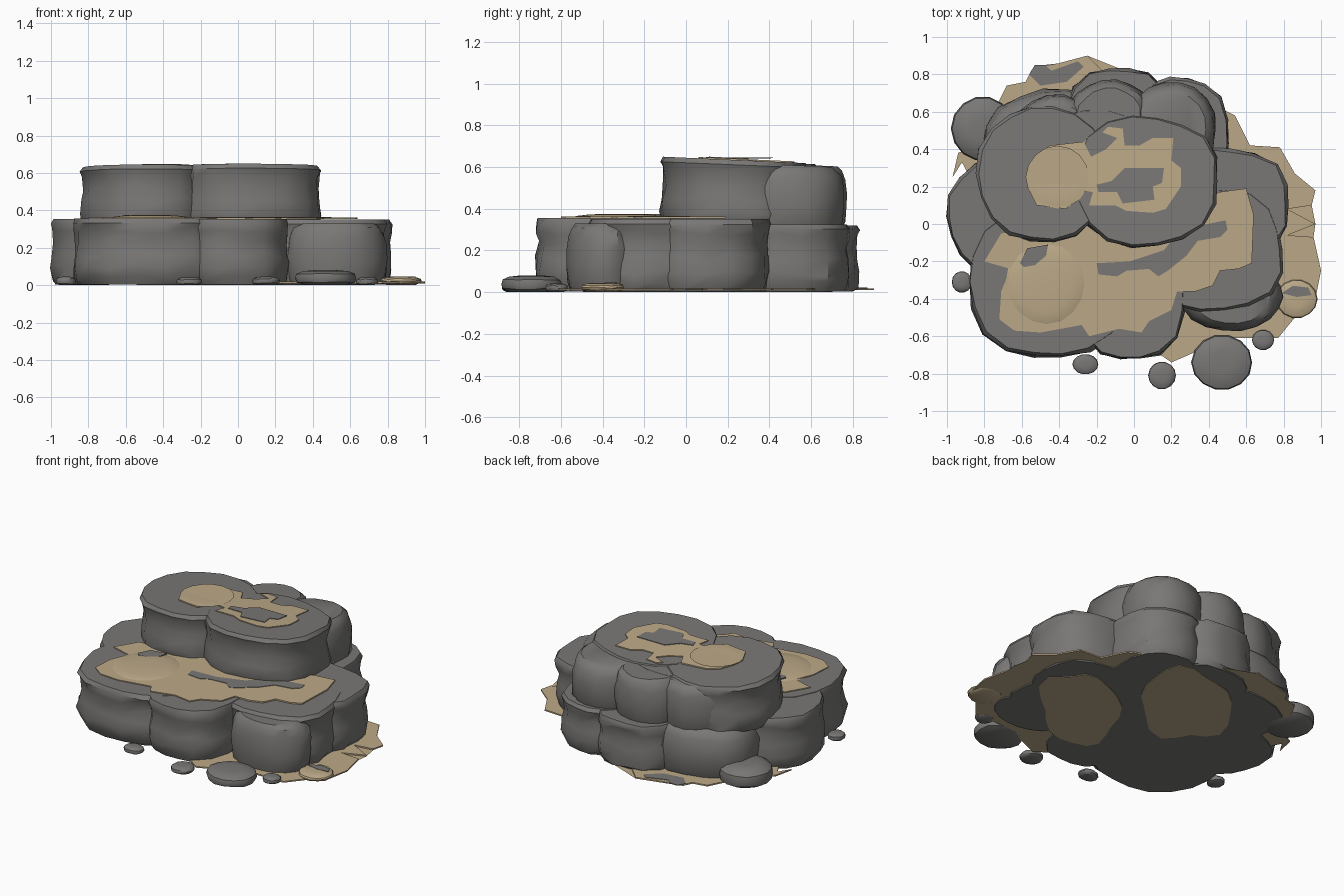
import bpy
import bmesh
import math
import random

random.seed(7)
if "Cube" in bpy.data.objects:
    bpy.data.objects.remove(bpy.data.objects["Cube"], do_unlink=True)


def material(name, rgb):
    mat = bpy.data.materials.new(name)
    mat.use_nodes = True
    mat.diffuse_color = (*rgb, 1)
    mat.node_tree.nodes["Principled BSDF"].inputs["Base Color"].default_value = (*rgb, 1)
    return mat


GREY = material("stone grey", (.19, .186, .18))
TAN = material("sand tan", (.5, .395, .245))

# Profiles as (radius factor, height factor), bottom to top
BOULDER = [(.92, 0), (.98, .1), (1, .28), (.985, .45), (.955, .65), (.98, .82), (1, .93), (.965, 1)]
ROUNDED = [(.9, 0), (.97, .15), (1, .4), (.99, .6), (.95, .8), (.88, .93), (.76, 1)]
PEBBLE = [(.72, 0), (.95, .18), (1, .45), (.96, .72), (.75, .93), (.4, 1)]
DOME = [(1, 0), (.9, .45), (.65, .8), (.3, 1)]
PLATE = [(1, 0), (1, 1)]


def finish(bm, name, mat, smooth=True):
    bmesh.ops.recalc_face_normals(bm, faces=bm.faces)
    mesh = bpy.data.meshes.new(name)
    bm.to_mesh(mesh)
    bm.free()
    mesh.materials.append(mat)
    obj = bpy.data.objects.new(name, mesh)
    bpy.context.collection.objects.link(obj)
    if smooth:
        bpy.ops.object.select_all(action="DESELECT")
        obj.select_set(True)
        bpy.context.view_layer.objects.active = obj
        bpy.ops.object.shade_smooth_by_angle(angle=math.radians(35))


def rock(name, x, y, rx, ry, z0, z1, mat=GREY, profile=BOULDER, sides=18,
         power=2.6, wobble=.03, jitter=.02, turn=0, tilt=0):
    """Stack wobbly rounded outlines following a profile; the top may slope down to the back."""
    bm = bmesh.new()
    p, q = random.uniform(0, 6), random.uniform(0, 6)
    rings = []
    for scale, h in profile:
        ring = []
        for i in range(sides):
            a = math.tau * i / sides
            c, s = math.cos(a), math.sin(a)
            r = (abs(c) ** power + abs(s) ** power) ** (-1 / power)
            r *= 1 - wobble * (2 + math.sin(3 * a + p) + math.sin(5 * a + q)) / 2
            r *= scale + jitter / 2 - random.uniform(0, 2 * jitter)
            u, v = r * c * rx, r * s * ry
            px = x + u * math.cos(turn) - v * math.sin(turn)
            py = y + u * math.sin(turn) + v * math.cos(turn)
            top = z1 - tilt * (py + .12)
            lift = random.uniform(-jitter, jitter) if 0 < h < .9 else 0
            ring.append(bm.verts.new((px, py, z0 + (top - z0) * h + lift)))
        rings.append(ring)
    for low, high in zip(rings, rings[1:]):
        for i in range(sides):
            j = (i + 1) % sides
            bm.faces.new((low[i], low[j], high[j], high[i]))
    bm.faces.new(rings[0][::-1])
    bm.faces.new(rings[-1])
    finish(bm, name, mat)


def plate(name, points, z, thick, mat, tilt=0):
    """Thin flat patch from an outline."""
    bm = bmesh.new()
    low, high = [[bm.verts.new((x, y, z + t - tilt * (y + .12))) for x, y in points]
                 for t in (0, thick)]
    for i in range(len(points)):
        j = (i + 1) % len(points)
        bm.faces.new((low[i], low[j], high[j], high[i]))
    bm.faces.new(low[::-1])
    bm.faces.new(high)
    bmesh.ops.triangulate(bm, faces=[f for f in bm.faces if len(f.verts) > 4])
    finish(bm, name, mat, False)


# Sand sheet around the foot
plate("ground_sand", [
    (-.97, .25), (-.94, .38), (-.85, .42), (-.72, .66), (-.68, .74), (-.58, .76), (-.55, .82),
    (-.4, .86), (-.25, .9), (-.15, .8), (.2, .72), (.42, .64), (.54, .58), (.62, .42),
    (.78, .41), (.86, .27), (.97, .18), (.95, .1), (.82, .08), (.97, 0), (.82, -.06),
    (.96, -.07), (1, -.25), (.97, -.4), (.86, -.5), (.77, -.61), (.5, -.61), (.2, -.74),
    (.1, -.67), (.1, -.4), (-.6, 0), (-.85, .2), (-.92, .33)], .01, .009, TAN)
plate("ground_stain", [(-.56, .8), (-.53, .85), (-.48, .85), (-.44, .82), (-.3, .87),
                       (-.27, .84), (-.36, .76), (-.5, .74)], .017, .005, GREY)

# Lower tier boulders
BASE = .004
lower = [
    ("front_left", -.46, -.31, .43, .41, .356, 3, BOULDER),
    ("front_middle", -.02, -.33, .31, .41, .355, 2.6, BOULDER),
    ("front_right_slab", .52, -.39, .28, .19, .33, 2.2, ROUNDED),
    ("right", .42, -.14, .39, .34, .352, 2.6, BOULDER),
    ("right_rear", .45, .1, .39, .32, .35, 2.6, BOULDER),
    ("left", -.69, .04, .32, .33, .353, 2.2, BOULDER),
    ("rear_left", -.42, .41, .4, .33, .335, 2.1, ROUNDED),
    ("rear_middle", -.08, .5, .31, .35, .32, 2.4, BOULDER),
    ("rear_right", .24, .43, .28, .37, .325, 2.4, BOULDER),
    ("core", 0, .05, .6, .42, .347, 2.6, BOULDER),
]
for name, x, y, rx, ry, top, power, profile in lower:
    rock("lower_boulder_" + name, x, y, rx, ry, BASE, top, GREY, profile, power=power)

# Upper tier boulders, sloping gently to the back
SLOPE = .045
upper = [
    ("front_right", .06, .23, .4, .36, .65, 2.5, BOULDER),
    ("left", -.49, .27, .36, .38, .647, 2.2, BOULDER),
    ("rear_left", -.42, .48, .26, .22, .635, 2, ROUNDED),
    ("rear_middle", -.13, .58, .23, .2, .641, 2.1, ROUNDED),
    ("rear_right", .2, .5, .25, .27, .637, 2.3, ROUNDED),
    ("core", -.2, .3, .4, .32, .642, 2.6, BOULDER),
]
for name, x, y, rx, ry, top, power, profile in upper:
    rock("upper_boulder_" + name, x, y, rx, ry, .3, top, GREY, profile, power=power, tilt=SLOPE)

# Sand on the lower ledge
plate("ledge_sand", [
    (-.8, -.2), (-.71, -.05), (-.6, -.04), (-.3, .05), (.3, .05), (.45, .17), (.6, .19),
    (.64, .05), (.63, -.21), (.56, -.24), (.46, -.25), (.42, -.33), (.33, -.36), (.23, -.36),
    (.2, -.46), (.08, -.52), (.04, -.58), (-.08, -.56), (-.24, -.6), (-.28, -.54), (-.5, -.58),
    (-.64, -.57), (-.72, -.51), (-.71, -.36), (-.66, -.24)], .353, .009, TAN)
plate("ledge_stain", [
    (-.2, -.21), (-.02, -.2), (.16, -.14), (.25, -.03), (.49, .02), (.5, -.03), (.46, -.07),
    (.34, -.09), (.28, -.17), (.18, -.25), (.13, -.28), (.08, -.24), (-.04, -.25),
    (-.09, -.28), (-.19, -.27)], .36, .005, GREY)
rock("ledge_dome", -.47, -.32, .22, .23, .357, .376, TAN, DOME, 16, 2, .01, 0)
plate("dome_stain", [(-.61, -.21), (-.57, -.13), (-.46, -.11), (-.47, -.17), (-.53, -.22),
                     (-.59, -.23)], .366, .008, GREY)

# Sand on the summit
plate("summit_sand", [
    (-.56, .28), (-.52, .37), (-.45, .42), (-.27, .44), (-.23, .36), (-.15, .4), (-.09, .46),
    (-.17, .49), (-.14, .52), (-.06, .51), (-.05, .42), (.03, .42), (.1, .46), (.21, .46),
    (.2, .34), (.25, .3), (.25, .2), (.17, .08), (.1, .06), (-.04, .07), (-.1, .1),
    (-.24, .1), (-.22, .17), (-.32, .19), (-.36, .08), (-.52, .1), (-.57, .2)],
    .648, .008, TAN, SLOPE)
plate("summit_stain", [
    (-.2, .21), (-.12, .23), (-.05, .3), (.16, .3), (.15, .22), (.1, .2), (.11, .13),
    (-.06, .11), (-.09, .17), (-.19, .17)], .654, .006, GREY, SLOPE)
rock("summit_dome", -.41, .25, .17, .17, .645, .66, TAN, DOME, 16, 2, .01, 0, tilt=SLOPE)

# Loose pebbles around the foot
pebbles = [
    ("large", .47, -.74, .165, .15, .08, GREY), ("front", .15, -.81, .075, .075, .045, GREY),
    ("front_left", -.26, -.75, .07, .055, .042, GREY), ("small", .69, -.62, .06, .055, .042, GREY),
    ("left", -.92, -.31, .055, .058, .045, GREY), ("rear_left", -.81, .51, .17, .175, .13, GREY),
    ("sandy", .87, -.4, .112, .105, .045, TAN),
]
for name, x, y, rx, ry, top, mat in pebbles:
    rock("pebble_" + name, x, y, rx, ry, .002, top, mat, PEBBLE, 14, 2, .01, .004)
plate("pebble_stain", [(.79, -.37), (.85, -.33), (.93, -.34), (.95, -.38), (.87, -.39)],
      .039, .008, GREY)

# Sand patches underneath
for side, x, y, width in (("right", .33, -.13, .27), ("rear", -.14, .33, .31)):
    rock("underside_sand_" + side, x, y, .49, width, 0, .006, TAN, PLATE, 20, 2.4, .12, 0,
         turn=math.pi / 4)
